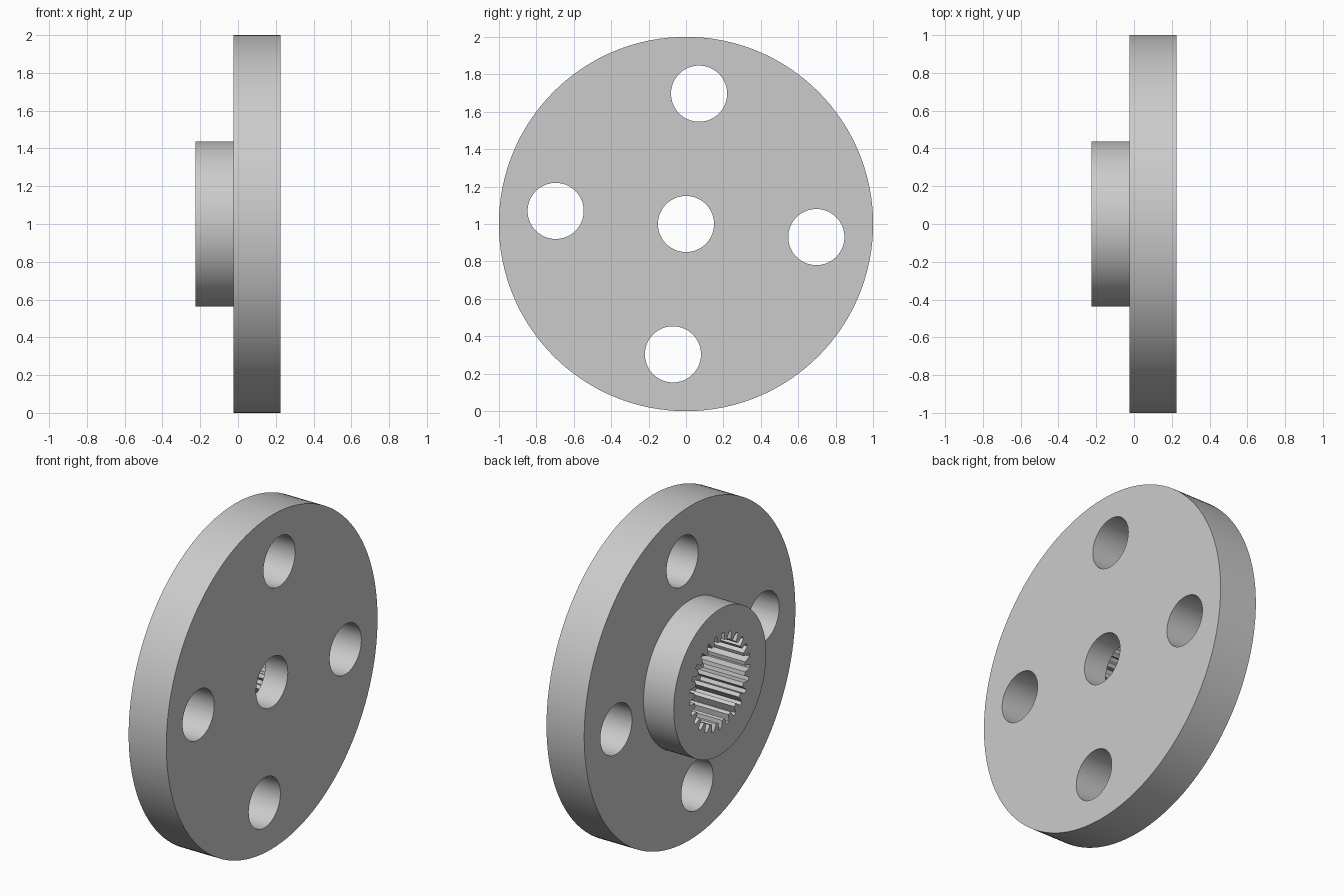
import bpy
import bmesh
from math import cos, sin, pi

cube = bpy.data.objects.get("Cube")
if cube:
    bpy.data.objects.remove(cube, do_unlink=True)

TEETH = 25
SIDES = 128
AXIS_Z = 1.0

metal = bpy.data.materials.new("light_grey_metal")
metal.use_nodes = True
grey = (0.6, 0.6, 0.6, 1)
metal.diffuse_color = grey
metal.node_tree.nodes["Principled BSDF"].inputs["Base Color"].default_value = grey


def circle(r, n=SIDES):
    return [(r * cos(2 * pi * i / n), r * sin(2 * pi * i / n)) for i in range(n)]


def spline(inner, outer):
    """Toothed outline: trapezoid slots reaching out from the inner radius."""
    points = []
    for i in range(TEETH):
        for part, r in ((0, inner), (0.38, inner), (0.53, outer), (0.85, outer)):
            a = 2 * pi * (i + part) / TEETH
            points.append((r * cos(a), r * sin(a)))
    return points


def stack(name, sections, y=0, z=AXIS_Z):
    """Closed solid along x through (x, outline) sections of equal count."""
    bm = bmesh.new()
    rings = [[bm.verts.new((x, y + u, z + v)) for u, v in outline]
             for x, outline in sections]
    for a, b in zip(rings, rings[1:]):
        n = len(a)
        for i in range(n):
            j = (i + 1) % n
            bm.faces.new((a[i], a[j], b[j], b[i]))
    bm.faces.new(rings[0])
    bm.faces.new(rings[-1])
    bmesh.ops.recalc_face_normals(bm, faces=bm.faces)
    mesh = bpy.data.meshes.new(name)
    bm.to_mesh(mesh)
    bm.free()
    mesh.materials.append(metal)
    obj = bpy.data.objects.new(name, mesh)
    bpy.context.collection.objects.link(obj)
    return obj


# Wide flange disc with the smaller hub on its -x side
body = stack("flanged_hub", [(-0.225, circle(0.4375)), (-0.025, circle(0.4375)),
                             (-0.025, circle(1)), (0.225, circle(1))])

# Splined socket stepping down to the centre screw hole
bore = circle(0.15, TEETH * 4)
teeth = spline(0.24, 0.285)
cutters = [stack("socket_cutter", [(-0.4, teeth), (0.075, teeth),
                                   (0.075, bore), (0.4, bore)])]

# Four bolt holes, slightly rotated about the axis
for k in range(4):
    a = k * pi / 2 - 0.1
    hole = circle(0.15, 64)
    cutters.append(stack("bolt_hole_cutter", [(-0.4, hole), (0.4, hole)],
                         0.7 * cos(a), AXIS_Z + 0.7 * sin(a)))

for cutter in cutters:
    cutter.hide_render = True
    cut = body.modifiers.new("cut", "BOOLEAN")
    cut.operation = "DIFFERENCE"
    cut.solver = "EXACT"
    cut.object = cutter

# Apply the cuts and discard the cutters
bpy.ops.object.select_all(action="DESELECT")
body.select_set(True)
bpy.context.view_layer.objects.active = body
for cut in list(body.modifiers):
    bpy.ops.object.modifier_apply(modifier=cut.name)
for cutter in cutters:
    bpy.data.objects.remove(cutter, do_unlink=True)

bpy.ops.object.shade_smooth_by_angle()
